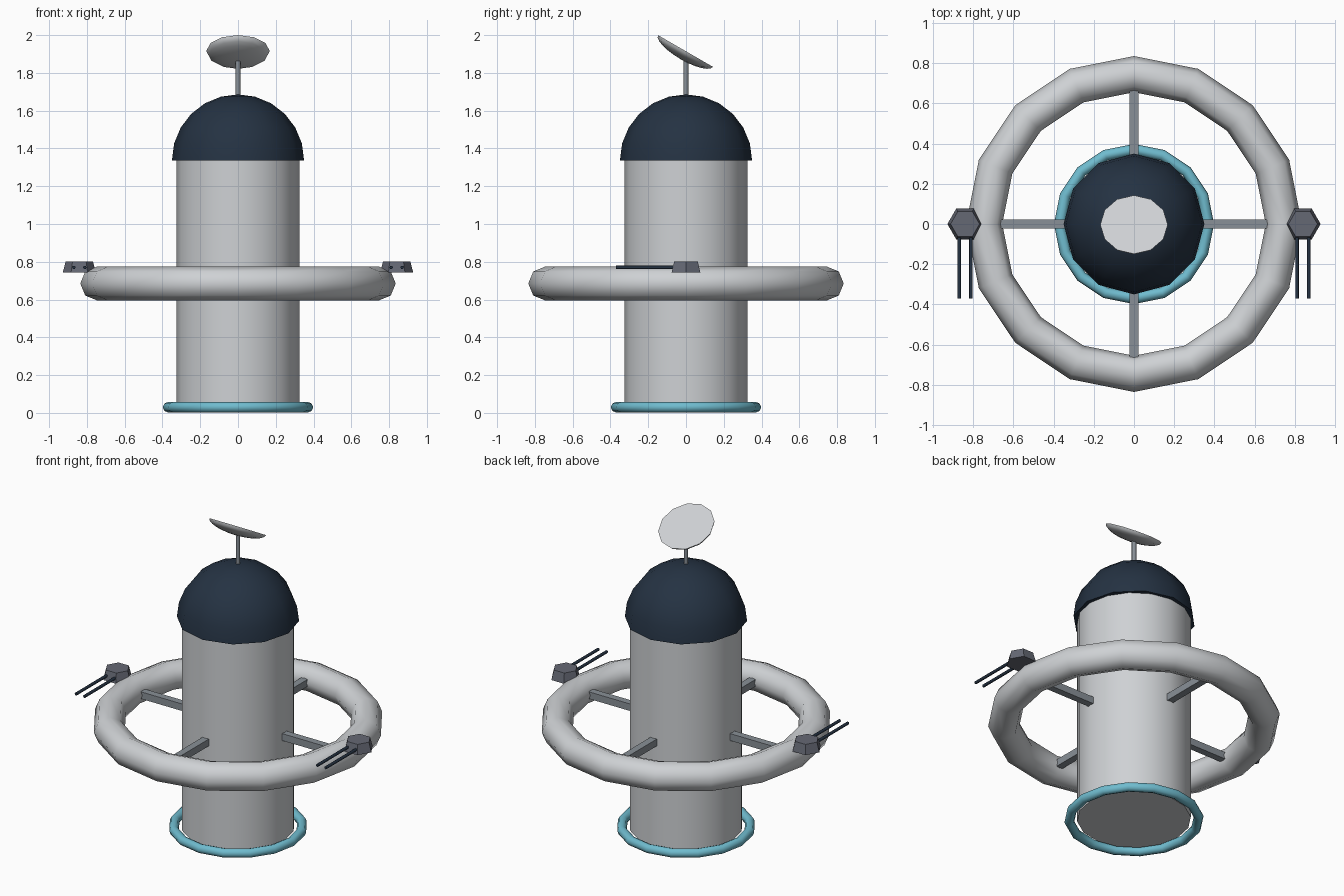
import bpy
import bmesh
import math
from mathutils import Matrix, Vector

old = bpy.data.objects.get("Cube")
if old:
    bpy.data.objects.remove(old, do_unlink=True)


def material(name, rgb):
    mat = bpy.data.materials.new(name)
    mat.use_nodes = True
    color = (*rgb, 1.0)
    mat.diffuse_color = color
    mat.node_tree.nodes["Principled BSDF"].inputs["Base Color"].default_value = color
    return mat


HULL = material("pale grey hull", (0.62, 0.64, 0.66))
NAVY = material("dark navy", (0.018, 0.032, 0.055))
CYAN = material("cyan glow", (0.16, 0.50, 0.62))
STRUT = material("strut grey", (0.25, 0.28, 0.31))
TURRET = material("turret grey", (0.13, 0.14, 0.175))


def finish(name, mat, smooth_angle=None):
    """Name and colour the active object, optionally smoothing it."""
    obj = bpy.context.object
    obj.name = obj.data.name = name
    obj.data.materials.append(mat)
    if smooth_angle:
        bpy.ops.object.shade_smooth_by_angle(angle=math.radians(smooth_angle))
    return obj


def cone(name, mat, r1, r2, start, end, sides, smooth_angle=None, turn=0):
    """Tapered prism between two points."""
    start, end = Vector(start), Vector(end)
    axis = end - start
    rot = axis.to_track_quat('Z', 'Y') @ Matrix.Rotation(turn, 3, 'Z').to_quaternion()
    bpy.ops.mesh.primitive_cone_add(vertices=sides, radius1=r1, radius2=r2,
                                    depth=axis.length, location=(start + end) / 2,
                                    rotation=rot.to_euler())
    return finish(name, mat, smooth_angle)


def ring(name, mat, major, minor, z):
    bpy.ops.mesh.primitive_torus_add(major_segments=16, minor_segments=8,
                                     major_radius=major, minor_radius=minor,
                                     location=(0, 0, z))
    return finish(name, mat, 60)


def half_sphere(name, mat, radius, flatten, keep_top, location, tilt=0):
    """Closed half of a sphere, squashed along its axis."""
    bm = bmesh.new()
    bmesh.ops.create_uvsphere(bm, u_segments=12, v_segments=12, radius=radius)
    bmesh.ops.bisect_plane(bm, geom=bm.verts[:] + bm.edges[:] + bm.faces[:],
                           dist=1e-4, plane_co=(0, 0, 0), plane_no=(0, 0, 1),
                           clear_inner=keep_top, clear_outer=not keep_top)
    bmesh.ops.holes_fill(bm, edges=[e for e in bm.edges if e.is_boundary])
    bmesh.ops.scale(bm, vec=(1, 1, flatten), verts=bm.verts)
    bmesh.ops.recalc_face_normals(bm, faces=bm.faces)
    mesh = bpy.data.meshes.new(name)
    bm.to_mesh(mesh)
    bm.free()
    obj = bpy.data.objects.new(name, mesh)
    bpy.context.collection.objects.link(obj)
    obj.location = location
    obj.rotation_euler.x = tilt
    bpy.ops.object.select_all(action='DESELECT')
    obj.select_set(True)
    bpy.context.view_layer.objects.active = obj
    return finish(name, mat, 40)


# Central tower with its domed cap
cone("main_body", HULL, 0.325, 0.325, (0, 0, 0.03), (0, 0, 1.34), 16, 40)
half_sphere("dome_cap", NAVY, 0.35, 1.0, True, (0, 0, 1.336))

# Base glow ring and outer ring
ring("base_ring", CYAN, 0.37, 0.028, 0.03)
ring("outer_ring", HULL, 0.745, 0.09, 0.685)

# Four spokes joining tower and outer ring
for i in range(4):
    a = i * math.pi / 2
    bpy.ops.mesh.primitive_cube_add(size=1, rotation=(0, 0, a),
                                    location=(0.49 * math.cos(a), 0.49 * math.sin(a), 0.685))
    spoke = finish(f"spoke_{i + 1}", STRUT)
    spoke.scale = (0.40, 0.044, 0.044)

# Mast and tilted dish, open face up and to the back
cone("antenna_mast", STRUT, 0.013, 0.013, (0, 0, 1.66), (0, 0, 1.87), 8, 50)
half_sphere("antenna_dish", HULL, 0.168, 0.3, False, (0, -0.003, 1.916), -math.radians(30))

# Twin-barrel turrets on both sides of the outer ring
for side, x in (("left", 0.84), ("right", -0.84)):
    cone(f"{side}_turret", TURRET, 0.088, 0.072, (x, 0, 0.742), (x, 0, 0.802), 6,
         turn=math.pi / 2)
    for n, dx in enumerate((-0.029, 0.029)):
        cone(f"{side}_barrel_{n + 1}", NAVY, 0.009, 0.009,
             (x + dx, -0.04, 0.77), (x + dx, -0.37, 0.77), 8, 50)
